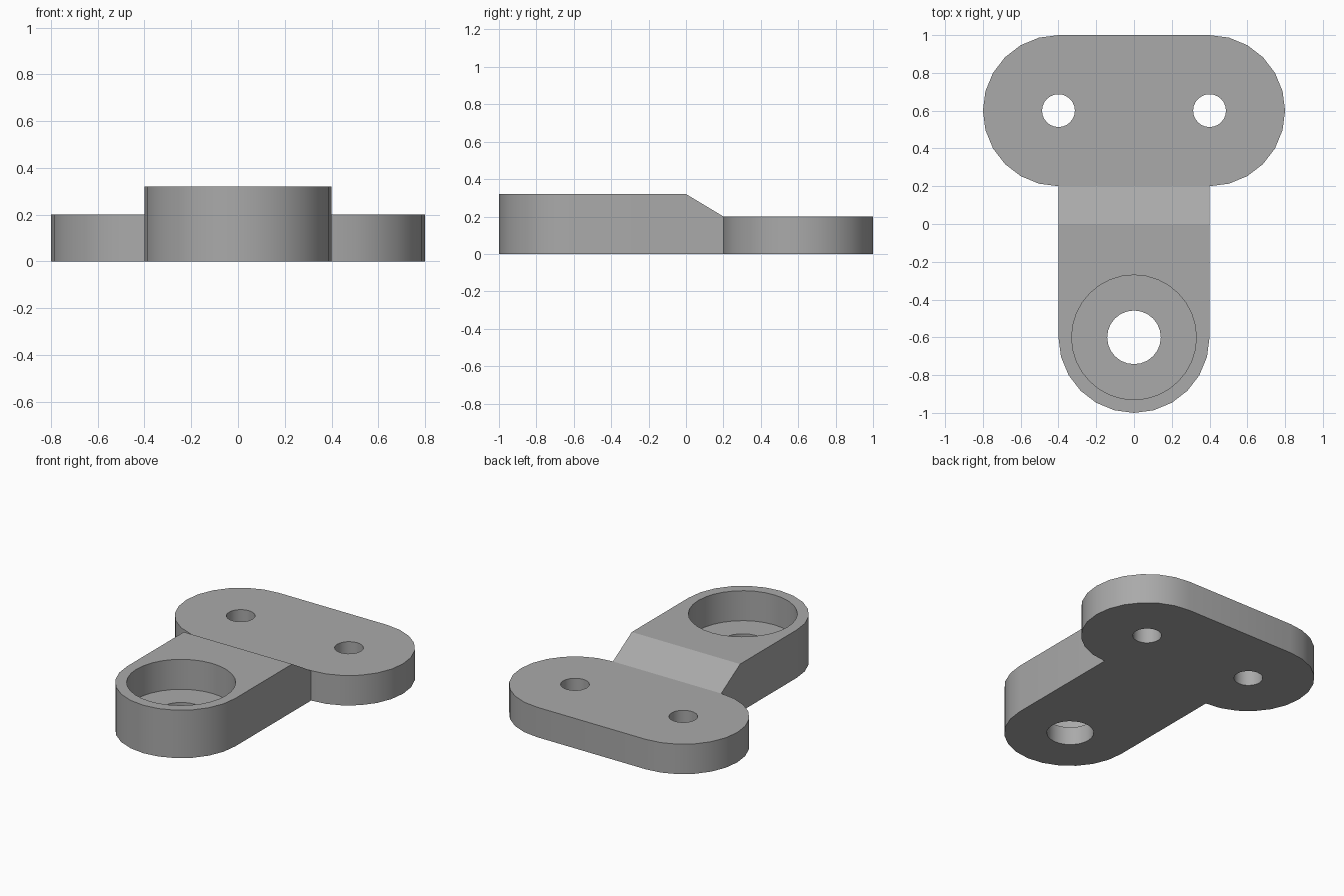
import bpy, bmesh
from math import cos, sin, radians

default = bpy.data.objects.get("Cube")
if default:
    bpy.data.objects.remove(default, do_unlink=True)

# Material
GREY = (0.4, 0.4, 0.4, 1)
mat = bpy.data.materials.new("plain grey")
mat.use_nodes = True
mat.diffuse_color = GREY
mat.node_tree.nodes["Principled BSDF"].inputs["Base Color"].default_value = GREY

LOBE = 0.4          # radius of all rounded ends
LOW, HIGH = 0.2, 0.32
PLATE_Y, BORE_Y = 0.6, -0.6
FLOOR = 0.12        # bottom of the pocket


def arc(cx, cy, start, end, steps=12):
    angles = [radians(start + (end - start) * i / steps) for i in range(steps + 1)]
    return [(cx + LOBE * cos(a), cy + LOBE * sin(a)) for a in angles]


# Bracket body: T-shaped outline, rounded at its three ends
outline = (arc(0, BORE_Y, 180, 360)
           + arc(LOBE, PLATE_Y, -90, 90)
           + arc(-LOBE, PLATE_Y, 90, 270))
bm = bmesh.new()
base = bm.faces.new([bm.verts.new((x, y, 0)) for x, y in outline])
top = bmesh.ops.extrude_face_region(bm, geom=[base])["geom"]
bmesh.ops.translate(bm, vec=(0, 0, HIGH),
                    verts=[v for v in top if isinstance(v, bmesh.types.BMVert)])

# Split at both ends of the ramp, then lower the mounting plate
for y in (0, LOW):
    bmesh.ops.bisect_plane(bm, geom=bm.verts[:] + bm.edges[:] + bm.faces[:],
                           dist=1e-5, plane_co=(0, y, 0), plane_no=(0, 1, 0))
for v in bm.verts:
    if v.co.y > LOW - 1e-3 and v.co.z > LOW:
        v.co.z = LOW
bmesh.ops.recalc_face_normals(bm, faces=bm.faces[:])
mesh = bpy.data.meshes.new("bracket_body")
bm.to_mesh(mesh)
bm.free()
mesh.materials.append(mat)
body = bpy.data.objects.new("bracket_body", mesh)
bpy.context.collection.objects.link(body)
bpy.context.view_layer.objects.active = body


def drill(name, x, y, radius, bottom, sides):
    """Cut a round hole from the given height up through the top."""
    bpy.ops.mesh.primitive_cylinder_add(vertices=sides, radius=radius, depth=1,
                                        location=(x, y, bottom + 0.5))
    cutter = bpy.context.object
    cutter.name = name
    cutter.hide_render = True
    cutter.data.materials.append(mat)
    mod = body.modifiers.new(name, 'BOOLEAN')
    mod.operation, mod.solver, mod.object = 'DIFFERENCE', 'EXACT', cutter
    bpy.context.view_layer.objects.active = body
    bpy.ops.object.modifier_apply(modifier=name)
    bpy.data.objects.remove(cutter, do_unlink=True)


# Screw holes, round pocket and its through hole
for side in (-1, 1):
    drill("screw_hole", side * LOBE, PLATE_Y, 0.087, -0.3, 24)
drill("pocket", 0, BORE_Y, 0.33, FLOOR, 32)
drill("through_hole", 0, BORE_Y, 0.142, -0.3, 24)

# Smooth round walls, crisp edges
bpy.ops.object.select_all(action='DESELECT')
body.select_set(True)
bpy.context.view_layer.objects.active = body
bpy.ops.object.shade_smooth_by_angle(angle=radians(30))
